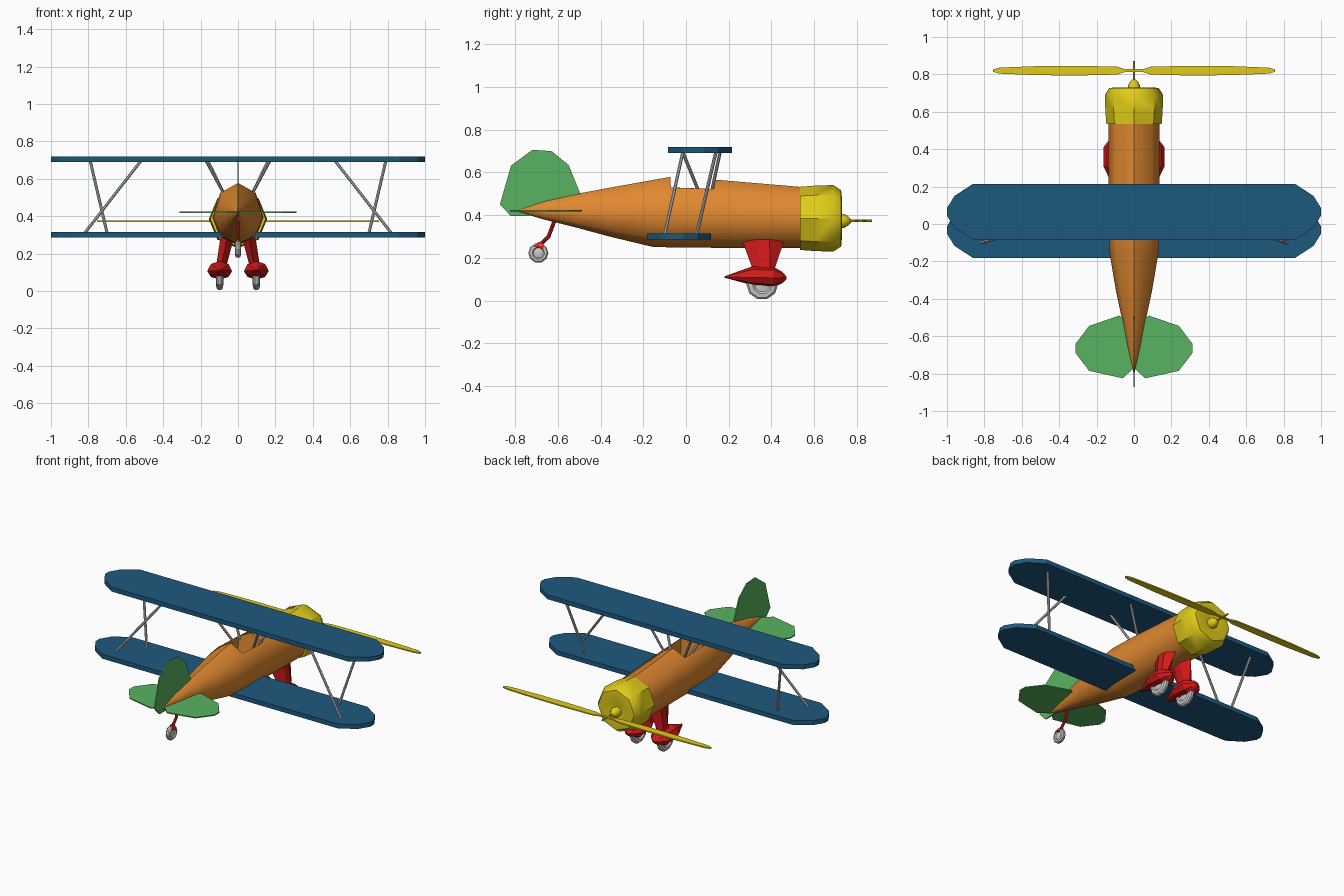
import bpy, bmesh, math
from mathutils import Vector

if "Cube" in bpy.data.objects:
    bpy.data.objects.remove(bpy.data.objects["Cube"])


def material(name, rgb):
    m = bpy.data.materials.new(name)
    m.diffuse_color = (*rgb, 1)
    m.use_nodes = True
    m.node_tree.nodes["Principled BSDF"].inputs["Base Color"].default_value = m.diffuse_color
    return m


ORANGE = material("orange", (0.75, 0.25, 0.03))
YELLOW = material("yellow", (0.75, 0.60, 0.01))
BLUE = material("blue", (0.012, 0.10, 0.21))
GREEN = material("green", (0.10, 0.45, 0.12))
RED = material("red", (0.65, 0.01, 0.01))


def make(name, verts, faces, mat=None, smooth=None):
    bm = bmesh.new()
    vs = [bm.verts.new(v) for v in verts]
    for f in faces:
        bm.faces.new([vs[i] for i in f])
    bmesh.ops.recalc_face_normals(bm, faces=bm.faces)
    me = bpy.data.meshes.new(name)
    bm.to_mesh(me)
    bm.free()
    ob = bpy.data.objects.new(name, me)
    bpy.context.collection.objects.link(ob)
    if mat:
        me.materials.append(mat)
    if smooth:
        bpy.ops.object.select_all(action='DESELECT')
        ob.select_set(True)
        bpy.context.view_layer.objects.active = ob
        bpy.ops.object.shade_smooth_by_angle(angle=math.radians(smooth))
    return ob


def bridge(name, rings, mat, smooth=None):
    n = len(rings[0])
    verts = [v for r in rings for v in r]
    faces = [(i * n + k, i * n + (k + 1) % n, (i + 1) * n + (k + 1) % n, (i + 1) * n + k)
             for i in range(len(rings) - 1) for k in range(n)]
    faces += [tuple(range(n)), tuple(range((len(rings) - 1) * n, len(rings) * n))]
    return make(name, verts, faces, mat, smooth)


def loft(name, sections, mat, cx=0, n=8, smooth=None):
    """Rings along y; each section is (y, half width, side z, top z, bottom z)."""
    rings = []
    for y, w, zc, zt, zb in sections:
        ring = []
        for k in range(n):
            a = 2 * math.pi * k / n
            s = math.sin(a)
            ring.append((cx + w * math.cos(a), y, zc + s * (zt - zc if s > 0 else zc - zb)))
        rings.append(ring)
    return bridge(name, rings, mat, smooth)


def plate(name, outline, lo, hi, mat, upright=False, smooth=None):
    """Flat outline in xy (or yz when upright) given thickness."""
    def at(p, h):
        return (h, *p) if upright else (*p, h)
    return bridge(name, [[at(p, lo) for p in outline], [at(p, hi) for p in outline]], mat, smooth)


def mirrored(pts):
    return pts + [(-x, y) for x, y in reversed(pts) if x > 0]


def rod(name, a, b, r, mat=None, n=8):
    a, b = Vector(a), Vector(b)
    q = (b - a).to_track_quat('Z', 'Y')
    circle = [q @ Vector((r * math.cos(2 * math.pi * k / n), r * math.sin(2 * math.pi * k / n), 0))
              for k in range(n)]
    return bridge(name, [[e + c for c in circle] for e in (a, b)], mat, 40)


def wheel(name, c, r, w, n=10):
    profile = [(0.15, -0.8), (0.5, -0.6), (0.62, -1), (0.88, -0.85), (1, -0.4),
               (1, 0.4), (0.88, 0.85), (0.62, 1), (0.5, 0.6), (0.15, 0.8)]
    rings = [[(c[0] + w * h, c[1] + r * f * math.cos(2 * math.pi * k / n),
               c[2] + r * f * math.sin(2 * math.pi * k / n)) for k in range(n)] for f, h in profile]
    return bridge(name, rings, None)


# Fuselage, with the cockpit as a dropped top line
def body(y, w, zc, zt, zb):
    return (y, w, zc, zt, zb)


fuselage = loft("fuselage", [
    body(-0.79, 0.004, 0.42, 0.424, 0.416), body(-0.66, 0.034, 0.418, 0.468, 0.378),
    body(-0.50, 0.066, 0.41, 0.502, 0.338), body(-0.36, 0.096, 0.405, 0.528, 0.300),
    body(-0.16, 0.130, 0.40, 0.564, 0.252), body(-0.08, 0.135, 0.395, 0.578, 0.249),
    body(0.14, 0.136, 0.395, 0.566, 0.247), body(0.54, 0.136, 0.39, 0.532, 0.246)],
    ORANGE, smooth=50)

# Cockpit opening: wedge cut between the shoulders
cutter = plate("cockpit_cutter", [(-0.078, 0.66), (-0.065, 0.42), (0.12, 0.42), (0.142, 0.66)],
               -0.085, 0.085, None, upright=True)
cutter.hide_render = True
cutter.hide_viewport = True
cut = fuselage.modifiers.new("cockpit", 'BOOLEAN')
cut.object = cutter
cut.operation = 'DIFFERENCE'
cut.solver = 'EXACT'

# Engine cowling and spinner
ZC = 0.385
loft("cowling", [(y, r, ZC, ZC + r, ZC - r) for y, r in
                 ((0.535, 0.148), (0.60, 0.153), (0.69, 0.156), (0.727, 0.132), (0.73, 0.10), (0.718, 0.04))],
     YELLOW, smooth=40)
ZP = 0.373
loft("spinner", [(y, r, ZP, ZP + r, ZP - r) for y, r in
                 ((0.71, 0.033), (0.74, 0.033), (0.76, 0.022), (0.773, 0.008))], YELLOW, smooth=50)
rod("propeller_shaft", (0, 0.76, ZP), (0, 0.872, ZP), 0.006, YELLOW)

# Two-bladed propeller
blade = [(0.0, 0.006), (0.05, 0.008), (0.09, 0.021), (0.30, 0.026), (0.52, 0.024), (0.72, 0.016), (0.755, 0.006)]
half = blade + [(x, -w) for x, w in reversed(blade)]
plate("propeller", mirrored([(x, 0.82 + w) for x, w in half if x > 0]), ZP - 0.004, ZP + 0.004, YELLOW)

# Wings with clipped tips
for name, dy, z in (("upper_wing", 0.065, 0.705), ("lower_wing", -0.032, 0.30)):
    tip = [(0.86, 0.15), (0.96, 0.085), (1.0, 0.02), (1.0, -0.02), (0.96, -0.085), (0.86, -0.15)]
    plate(name, mirrored([(x, y + dy) for x, y in tip]), z - 0.0145, z + 0.0145, BLUE)

# Tailplane and fin
plate("tailplane", mirrored([(0, -0.53), (0.08, -0.49), (0.24, -0.545), (0.312, -0.64), (0.312, -0.69),
                             (0.24, -0.785), (0.06, -0.825), (0, -0.77)]), 0.417, 0.424, GREEN)
plate("fin", [(-0.49, 0.42), (-0.495, 0.50), (-0.55, 0.635), (-0.63, 0.70), (-0.72, 0.706),
              (-0.82, 0.632), (-0.872, 0.45), (-0.82, 0.395), (-0.76, 0.395)],
      -0.004, 0.004, GREEN, upright=True)

# Parts repeated on both sides
for s, side in ((1, "right"), (-1, "left")):
    struts = {"outer_strut_rear": ((0.82, -0.10, 0.31), (0.52, -0.015, 0.695)),
              "outer_strut_front": ((0.70, 0.05, 0.31), (0.79, 0.14, 0.695)),
              "cabane_strut_rear": ((0.07, 0.06, 0.51), (0.17, -0.015, 0.695)),
              "cabane_strut_front": ((0.07, 0.12, 0.51), (0.16, 0.16, 0.695))}
    for name, (a, b) in struts.items():
        rod(f"{side}_{name}", (s * a[0], *a[1:]), (s * b[0], *b[1:]), 0.008)

    # Main wheel, its fairing and leg
    wheel(f"{side}_wheel", (s * 0.098, 0.357, 0.078), 0.075, 0.02)
    loft(f"{side}_wheel_fairing", [(0.18, 0.004, 0.11, 0.113, 0.107), (0.31, 0.066, 0.108, 0.160, 0.072),
                                   (0.41, 0.066, 0.106, 0.158, 0.062), (0.45, 0.035, 0.106, 0.135, 0.08),
                                   (0.472, 0.006, 0.106, 0.111, 0.101)], RED, cx=s * 0.098)
    leg = []
    for x, w, y0, y1, z in ((0.088, 0.028, 0.315, 0.412, 0.14), (0.058, 0.036, 0.262, 0.462, 0.285)):
        ym = (y0 + y1) / 2
        leg.append([(s * x, y0, z), (s * (x + w), ym - 0.02, z), (s * (x + w), ym + 0.03, z),
                    (s * x, y1, z), (s * (x - w), ym + 0.03, z), (s * (x - w), ym - 0.02, z)])
    bridge(f"{side}_wheel_leg", leg, RED)

# Tail wheel, fork and bent leg
wheel("tail_wheel", (0, -0.692, 0.223), 0.047, 0.016)
bridge("tail_wheel_fork", [[(-0.020, -0.715, 0.252), (0.020, -0.715, 0.252), (0.020, -0.668, 0.243), (-0.020, -0.668, 0.243)],
                           [(-0.008, -0.690, 0.275), (0.008, -0.690, 0.275), (0.008, -0.668, 0.27), (-0.008, -0.668, 0.27)]], RED)
rod("tail_leg_lower", (0, -0.682, 0.262), (0, -0.64, 0.305), 0.009, RED)
rod("tail_leg_upper", (0, -0.645, 0.298), (0, -0.612, 0.385), 0.009, RED)
